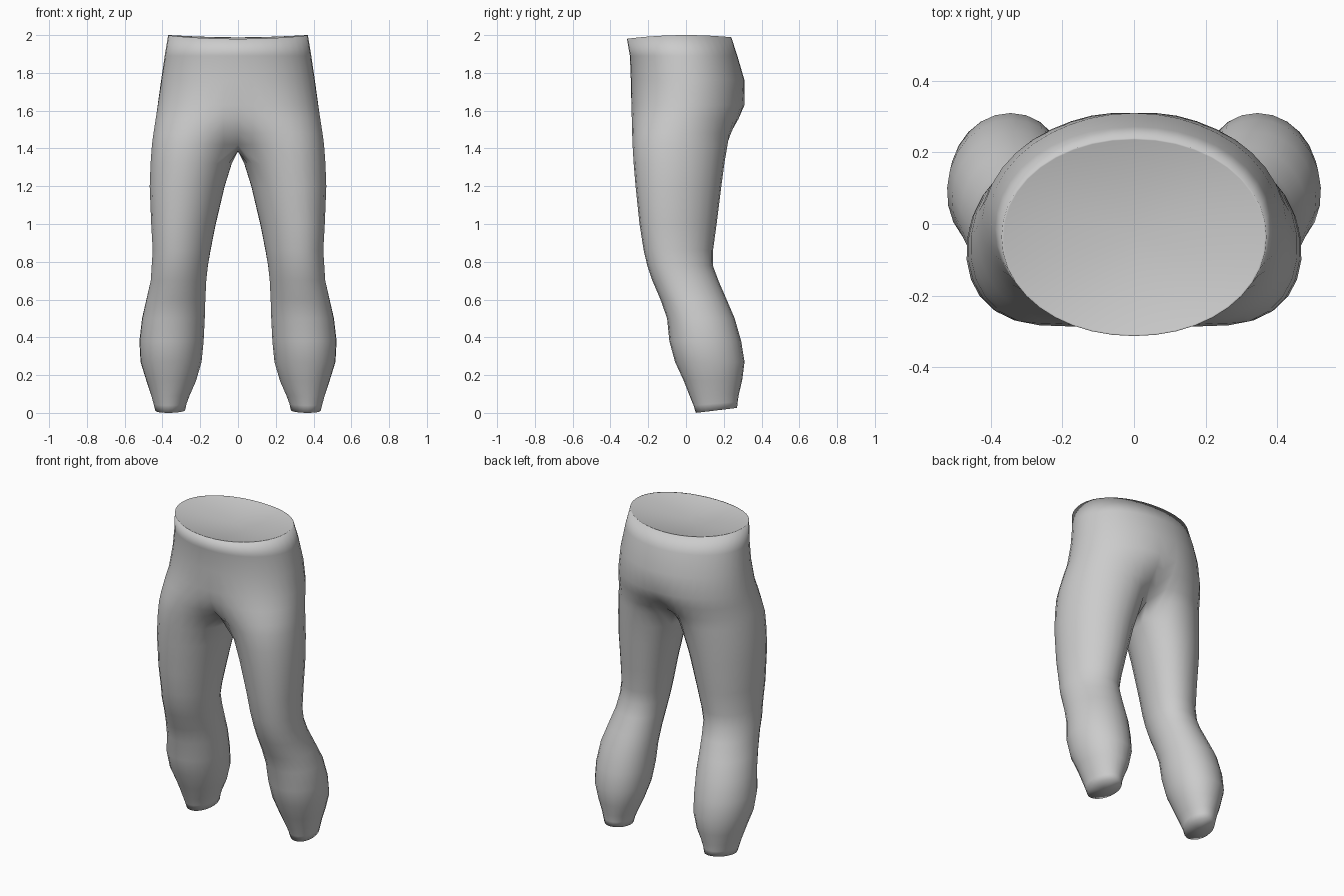
import bpy, bmesh
from math import sin, cos, radians, copysign

if "Cube" in bpy.data.objects:
    bpy.data.objects.remove(bpy.data.objects["Cube"])

OUTER = [-150 + 15 * i for i in range(21)]   # front centre -> outside -> back centre
INNER = [165, 180, 195]                      # inside of the leg
P = 2.05                                     # roundness of the sections


def curve_point(cx, cy, rx, ry, deg, p=P):
    c, s = cos(radians(deg)), sin(radians(deg))
    return (cx + rx * copysign(abs(c) ** (2 / p), c),
            cy + ry * copysign(abs(s) ** (2 / p), s))


def twist(z):
    """Thighs turn out at the front and in at the back."""
    if z > 1.3:
        return .03 * max(0, min(1, (1.9 - z) / .35))
    return .01 + .02 * max(0, min(1, (z - .5) / .5))


# hip rings: z, outer x, front y, back y, blend from one oval to two thighs
HIPS = [
    (2.00, .37, -.313, .24, 0), (1.89, .388, -.297, .272, 0),
    (1.76, .407, -.292, .31, 0), (1.63, .425, -.289, .31, .06),
    (1.56, .435, -.287, .28, .2), (1.48, .447, -.285, .238, .45),
    (1.42, .455, -.283, .22, .85),
]
# leg rings: z, inner x, outer x, front y, back y
LEGS = [
    (1.32, .034, .462, -.277, .203), (1.20, .072, .466, -.267, .187),
    (1.00, .12, .457, -.246, .162), (.86, .147, .45, -.224, .143),
    (.78, .16, .456, -.205, .142), (.70, .168, .462, -.178, .172),
    (.60, .173, .485, -.135, .215), (.50, .176, .508, -.10, .258),
    (.38, .182, .522, -.088, .292), (.27, .193, .516, -.058, .31),
    (.17, .222, .485, -.012, .297), (.09, .255, .46, .02, .28),
    (.04, .272, .447, .04, .274), (.00, .28, .437, .052, .27),
]

bm = bmesh.new()
rings = []

# pelvis half, ending in the crotch bridge
for k, (z, xo, f, b, w) in enumerate(HIPS):
    cy, ry = (f + b) / 2, (b - f) / 2
    pts = []
    for deg in OUTER:
        hx, hy = curve_point(0, cy, xo, ry, deg * .6)
        lx, ly = curve_point(xo / 2, cy, xo / 2, ry, deg)
        pts.append([hx + (lx - hx) * w, hy + (ly - hy) * w])
    pts[0][0] = pts[-1][0] = 0
    fit = ry / max(abs(y - cy) for x, y in pts)      # keep the full depth while blending
    ring = []
    for x, y in pts:
        y = cy + (y - cy) * fit
        x -= twist(z) * (y - cy) / ry * min(1, x / (.5 * xo))
        ring.append(bm.verts.new((max(0, x), y, z - .2 * y * y if k == 0 else z)))
    if k == len(HIPS) - 1:
        y0, y1 = ring[0].co.y, ring[-1].co.y
        for t in (.25, .5, .75):
            ring.append(bm.verts.new((0, y1 + (y0 - y1) * t, 1.385)))
    rings.append(ring)

# leg
for z, xi, xo, f, b in LEGS:
    ring = []
    cy, ry = (f + b) / 2, (b - f) / 2
    for deg in OUTER + INNER:
        x, y = curve_point((xi + xo) / 2, cy, (xo - xi) / 2, ry, deg)
        x -= twist(z) * (y - cy) / ry
        tilt = .12 * (y - .05) * max(0, 1 - z / .15)
        ring.append(bm.verts.new((x, y, z + tilt)))
    rings.append(ring)

n = len(OUTER)
for k in range(len(rings) - 1):
    a, b = rings[k], rings[k + 1]
    m = len(a) if k >= len(HIPS) - 1 else n - 1
    for i in range(m):
        j = (i + 1) % len(a)
        bm.faces.new((a[i], b[i], b[j], a[j]))

# slightly sunken waist cap
waist = rings[0]
rim = [bm.verts.new((v.co.x * .985, -.035 + (v.co.y + .035) * .985, v.co.z - .002)) for v in waist]
top = bm.verts.new((0, -.035, 1.965))
for i in range(n - 1):
    bm.faces.new((waist[i], waist[i + 1], rim[i + 1], rim[i]))
    bm.faces.new((rim[i], rim[i + 1], top))

# ankle cap
end = rings[-1]
low = bm.verts.new((.358, .16, .013))
for i in range(len(end)):
    bm.faces.new((end[(i + 1) % len(end)], end[i], low))

# outside faces must point away from the body
bmesh.ops.recalc_face_normals(bm, faces=bm.faces)
if max(bm.faces, key=lambda fc: fc.calc_center_median().x).normal.x < 0:
    bmesh.ops.reverse_faces(bm, faces=bm.faces)
for fc in bm.faces:
    fc.smooth = True

mesh = bpy.data.meshes.new("trousers")
bm.to_mesh(mesh)
bm.free()
trousers = bpy.data.objects.new("trousers", mesh)
bpy.context.collection.objects.link(trousers)

# second half
mirror = trousers.modifiers.new("mirror", 'MIRROR')
mirror.use_axis[0] = True
mirror.use_clip = True
mirror.merge_threshold = .001
